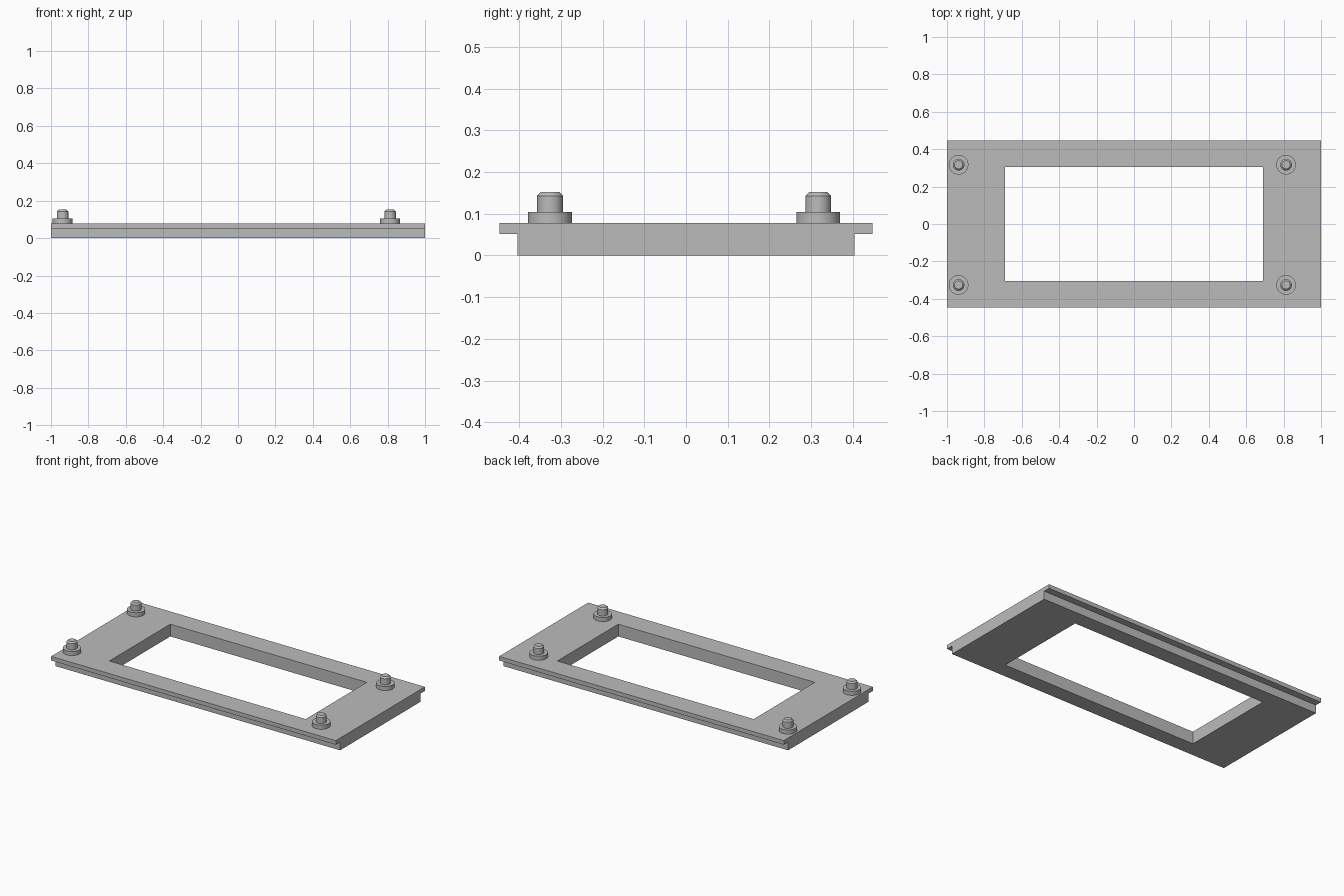
import bpy, bmesh
from math import radians
from mathutils import Matrix, Vector

cube = bpy.data.objects.get("Cube")
if cube:
    bpy.data.objects.remove(cube, do_unlink=True)

grey = bpy.data.materials.new("plain grey")
grey.use_nodes = True
colour = (0.5, 0.5, 0.5, 1)
grey.diffuse_color = colour
grey.node_tree.nodes["Principled BSDF"].inputs["Base Color"].default_value = colour


def add_object(name, bm):
    bmesh.ops.recalc_face_normals(bm, faces=bm.faces)
    mesh = bpy.data.meshes.new(name)
    bm.to_mesh(mesh)
    bm.free()
    mesh.materials.append(grey)
    obj = bpy.data.objects.new(name, mesh)
    bpy.context.collection.objects.link(obj)
    return obj


# Stepped plate: a T-shaped section swept along x
LIP_Z, TOP_Z = 0.052, 0.078
half = [(0.404, 0), (0.404, LIP_Z), (0.447, LIP_Z), (0.447, TOP_Z)]
section = half + [(-y, z) for y, z in reversed(half)]
bm = bmesh.new()
face = bm.faces.new([bm.verts.new((-1, y, z)) for y, z in section])
swept = bmesh.ops.extrude_face_region(bm, geom=[face], use_keep_orig=True)
moved = [g for g in swept["geom"] if isinstance(g, bmesh.types.BMVert)]
bmesh.ops.translate(bm, verts=moved, vec=(2, 0, 0))
plate = add_object("frame_plate", bm)

# Rectangular window cut through the plate
bm = bmesh.new()
bmesh.ops.create_cube(bm, size=1, matrix=Matrix.Diagonal((1.38, 0.612, 0.5, 1)))
cutter = add_object("window_cutter", bm)
cutter.hide_render = True
cut = plate.modifiers.new("window", 'BOOLEAN')
cut.operation, cut.solver, cut.object = 'DIFFERENCE', 'EXACT', cutter
bpy.context.view_layer.objects.active = plate
bpy.ops.object.modifier_apply(modifier=cut.name)
bpy.data.objects.remove(cutter, do_unlink=True)


def lathe(name, profile, location):
    """Turn a radius/height profile about z."""
    bm = bmesh.new()
    verts = [bm.verts.new((r, 0, z)) for r, z in profile]
    edges = [bm.edges.new(pair) for pair in zip(verts, verts[1:])]
    bmesh.ops.spin(bm, geom=verts + edges, cent=(0, 0, 0), axis=(0, 0, 1),
                   angle=radians(360), steps=48)
    bmesh.ops.remove_doubles(bm, verts=bm.verts, dist=1e-5)
    obj = add_object(name, bm)
    obj.location = Vector(location)
    bpy.ops.object.select_all(action='DESELECT')
    obj.select_set(True)
    bpy.context.view_layer.objects.active = obj
    bpy.ops.object.shade_smooth_by_angle(angle=radians(30))


# Four collars, each with a chamfered stud
collar = [(0, 0), (0.0525, 0), (0.0525, 0.026), (0, 0.026)]
stud = [(0, 0.026), (0.031, 0.026), (0.031, 0.065), (0.022, 0.074), (0, 0.074)]
for side, x in (("right", -0.938), ("left", 0.813)):
    for end, y in (("front", -0.326), ("back", 0.317)):
        lathe(f"{end}_{side}_collar", collar, (x, y, TOP_Z))
        lathe(f"{end}_{side}_stud", stud, (x, y, TOP_Z))
